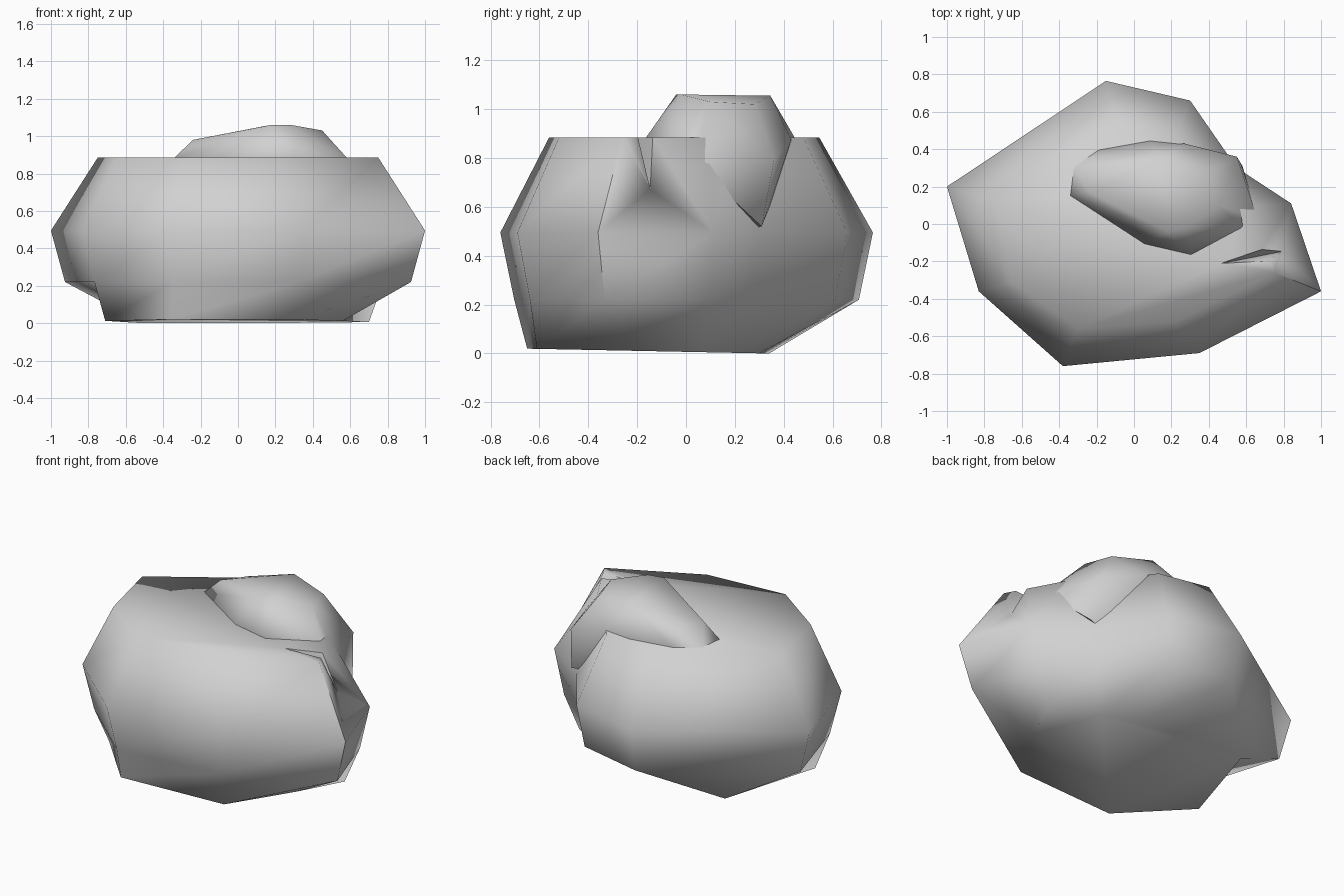
import bpy
import bmesh
from math import radians

cube = bpy.data.objects.get("Cube")
if cube:
    bpy.data.objects.remove(cube, do_unlink=True)

stone = bpy.data.materials.new("stone_grey")
stone.use_nodes = True
GREY = (0.64, 0.64, 0.64, 1)
stone.diffuse_color = GREY
stone.node_tree.nodes["Principled BSDF"].inputs["Base Color"].default_value = GREY


def make_object(name, bm):
    bmesh.ops.recalc_face_normals(bm, faces=bm.faces[:])
    mesh = bpy.data.meshes.new(name)
    bm.to_mesh(mesh)
    bm.free()
    mesh.materials.append(stone)
    obj = bpy.data.objects.new(name, mesh)
    bpy.context.collection.objects.link(obj)
    return obj


def lofted(name, rings):
    """Join rings of equal length with quads and cap both ends."""
    bm = bmesh.new()
    loops = [[bm.verts.new(p) for p in ring] for ring in rings]
    count = len(loops[0])
    for lower, upper in zip(loops, loops[1:]):
        for i in range(count):
            j = (i + 1) % count
            bm.faces.new((lower[i], lower[j], upper[j], upper[i]))
    bm.faces.new(loops[0][::-1])
    bm.faces.new(loops[-1])
    return make_object(name, bm)


def hull(name, points):
    bm = bmesh.new()
    for p in points:
        bm.verts.new(p)
    result = bmesh.ops.convex_hull(bm, input=bm.verts[:])
    loose = {v for v in result["geom_interior"] if isinstance(v, bmesh.types.BMVert)}
    bmesh.ops.delete(bm, geom=list(loose), context="VERTS")
    return make_object(name, bm)


def smooth(obj, degrees):
    bpy.ops.object.select_all(action="DESELECT")
    obj.select_set(True)
    bpy.context.view_layer.objects.active = obj
    bpy.ops.object.shade_smooth_by_angle(angle=radians(degrees))


def level(ring, z, factor=1):
    return [(x * factor, y * factor, z) for x, y in ring]


# Main boulder: girth outline, undercut to a slightly tilted base, drawn in to a flat rim
girth = [(1, -.36), (.84, .11), (.55, .3), (.3, .66), (-.15, .765),
         (-1, .2), (-.83, -.36), (-.38, -.76), (.35, -.69)]
base = [(.56, -.22), (.7, .06), (.42, .2), (.2, .3), (-.1, .32),
        (-.51, .34), (-.71, -.27), (-.36, -.65), (.33, -.61)]
rim = [(.75, -.26), (.56, .09), (.4, .21), (.22, .48), (-.1, .545),
       (-.75, .12), (-.65, -.31), (-.3, -.56), (.22, -.52)]
tilted_base = [(x, y, .02 * (.34 - y)) for x, y in base]
boulder = lofted("main_boulder", [tilted_base, level(girth, .22, .925),
                                  level(girth, .495), level(rim, .885)])

# Narrow crack in the boulder's upper rim
cutter = hull("crack_cutter", [(.47, -.21, .88), (.47, -.21, .95), (.7, -.115, .95),
                               (.9, -.12, .95), (.9, -.2, .95), (.88, -.13, .62)])
cutter.hide_render = True
crack = boulder.modifiers.new("crack", "BOOLEAN")
crack.operation = "DIFFERENCE"
crack.solver = "EXACT"
crack.object = cutter
bpy.context.view_layer.objects.active = boulder
bpy.ops.object.modifier_apply(modifier=crack.name)
bpy.data.objects.remove(cutter, do_unlink=True)

# Smaller rock resting on top and hanging over the back right notch
crown = [(-.24, .17, .98), (-.15, .32, .97), (.02, .08, 1.015), (.18, -.04, 1.06),
         (.28, -.02, 1.06), (.45, .1, 1.03), (.4, .28, 1.02), (.15, .345, 1.055)]
waist = [(-.35, .15), (-.33, .31), (-.2, .4), (.08, .45), (.27, .43),
         (.59, -.02), (.31, -.17), (.05, -.11)]
root = [(.55, .36, .79), (.58, .31, .52), (.66, .03, .78), (.1, .15, .5), (-.1, .3, .75)]
upper = hull("upper_rock", crown + level(waist, .875) + root)

smooth(boulder, 72)
smooth(upper, 70)
